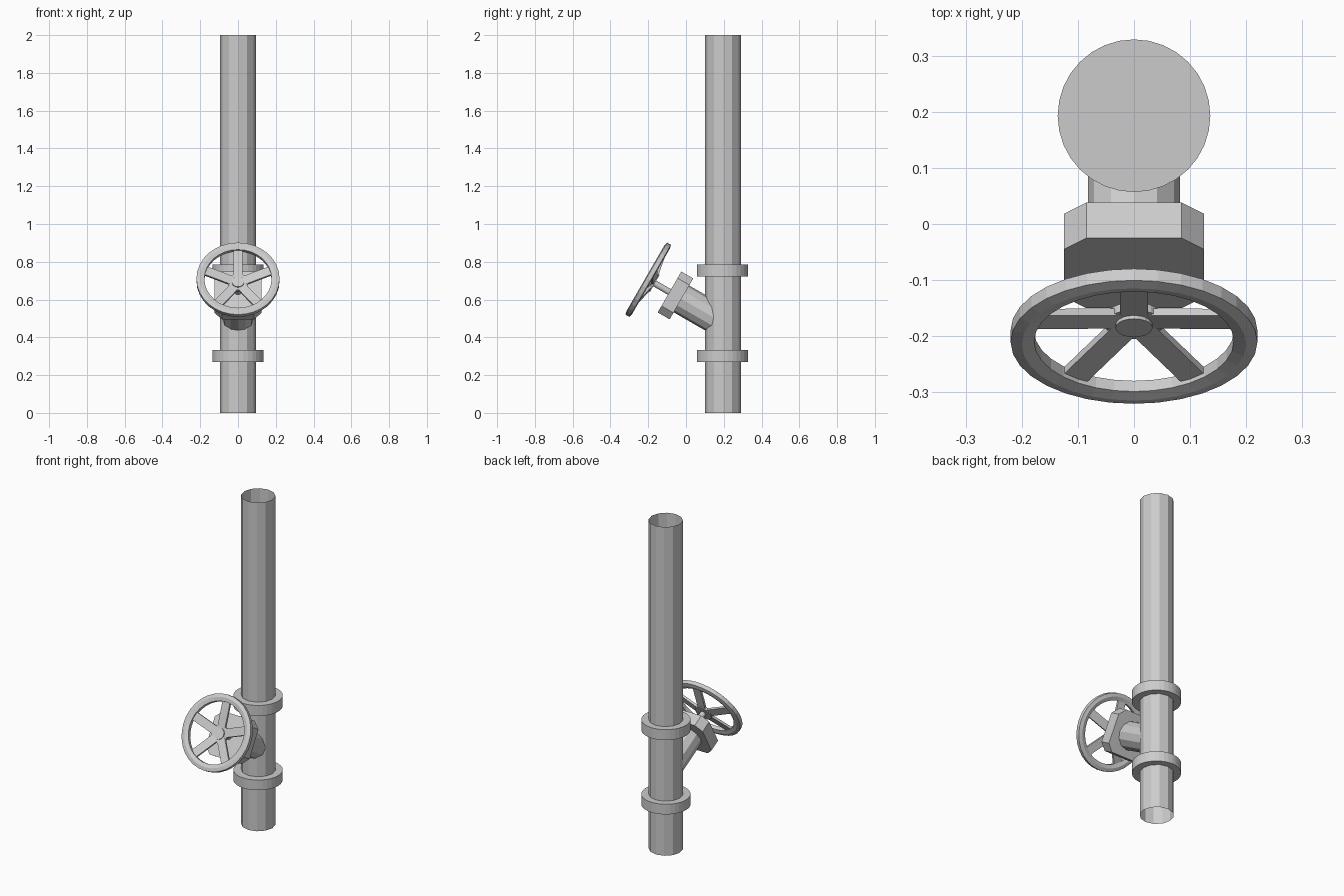
import bpy, bmesh
from math import pi, sin, cos, radians
from mathutils import Matrix

if "Cube" in bpy.data.objects:
    bpy.data.objects.remove(bpy.data.objects["Cube"])

PIPE_Y = 0.195
# Valve frame: origin at wheel centre, local z points outward along the stem
VALVE = Matrix.Translation((0, -0.2, 0.705)) @ Matrix.Rotation(radians(60), 4, 'X')
WORLD = Matrix.Identity(4)


def finish(name, bm, matrix):
    bmesh.ops.recalc_face_normals(bm, faces=bm.faces)
    mesh = bpy.data.meshes.new(name)
    bm.to_mesh(mesh)
    bm.free()
    ob = bpy.data.objects.new(name, mesh)
    ob.matrix_world = matrix
    bpy.context.collection.objects.link(ob)
    return ob


def cylinder(name, matrix, radius, z0, z1, sides, y=0.0, caps=True):
    bm = bmesh.new()
    bmesh.ops.create_cone(bm, cap_ends=caps, segments=sides, radius1=radius,
                          radius2=radius, depth=z1 - z0,
                          matrix=Matrix.Translation((0, y, (z0 + z1) / 2)))
    return finish(name, bm, matrix)


def prism(name, matrix, outline, z0, z1):
    bm = bmesh.new()
    face = bm.faces.new([bm.verts.new((x, y, z0)) for x, y in outline])
    ext = bmesh.ops.extrude_face_region(bm, geom=[face])
    verts = [v for v in ext['geom'] if isinstance(v, bmesh.types.BMVert)]
    bmesh.ops.translate(bm, verts=verts, vec=(0, 0, z1 - z0))
    return finish(name, bm, matrix)


def ring(name, matrix, profile, sides):
    bm = bmesh.new()
    loops = []
    for i in range(sides):
        a = 2 * pi * i / sides
        loops.append([bm.verts.new((r * cos(a), r * sin(a), z)) for r, z in profile])
    n = len(profile)
    for i in range(sides):
        p, q = loops[i], loops[(i + 1) % sides]
        for j in range(n):
            k = (j + 1) % n
            bm.faces.new((p[j], q[j], q[k], p[k]))
    return finish(name, bm, matrix)


# Main pipe (open ends) and solid flanges
cylinder("main_pipe", WORLD, 0.095, 0, 2, 12, PIPE_Y, caps=False)
cylinder("lower_flange", WORLD, 0.136, 0.27, 0.332, 32, 0.193)
cylinder("upper_flange", WORLD, 0.136, 0.722, 0.786, 32, 0.193)

# Angled branch, chamfered square bonnet and stem
cylinder("branch_pipe", VALVE, 0.082, -0.44, -0.19, 12)
h, c = 0.125, 0.085
bonnet = [(h, -c), (h, c), (c, h), (-c, h), (-h, c), (-h, -c), (-c, -h), (c, -h)]
prism("bonnet", VALVE, bonnet, -0.203, -0.13)
cylinder("stem", VALVE, 0.017, -0.14, -0.03, 12)

# Handwheel rim with hexagonal section
rim = [(0.22, -0.012), (0.22, 0.012), (0.2, 0.017),
       (0.178, 0.011), (0.178, -0.011), (0.2, -0.017)]
ring("wheel_rim", VALVE, rim, 32)

# Hub and its raised boss
cylinder("wheel_hub", VALVE, 0.052, -0.04, -0.024, 20)
cylinder("hub_boss", VALVE, 0.033, -0.03, -0.017, 20)

# Five flat spokes rising from hub to rim
for i in range(5):
    bm = bmesh.new()
    bmesh.ops.create_cube(bm, size=1)
    for v in bm.verts:
        outer = v.co.y > 0
        v.co = (v.co.x * 0.05, 0.188 if outer else 0.03,
                v.co.z * 0.014 + (-0.002 if outer else -0.031))
    finish(f"spoke_{i + 1}", bm, VALVE @ Matrix.Rotation(2 * pi * i / 5, 4, 'Z'))
